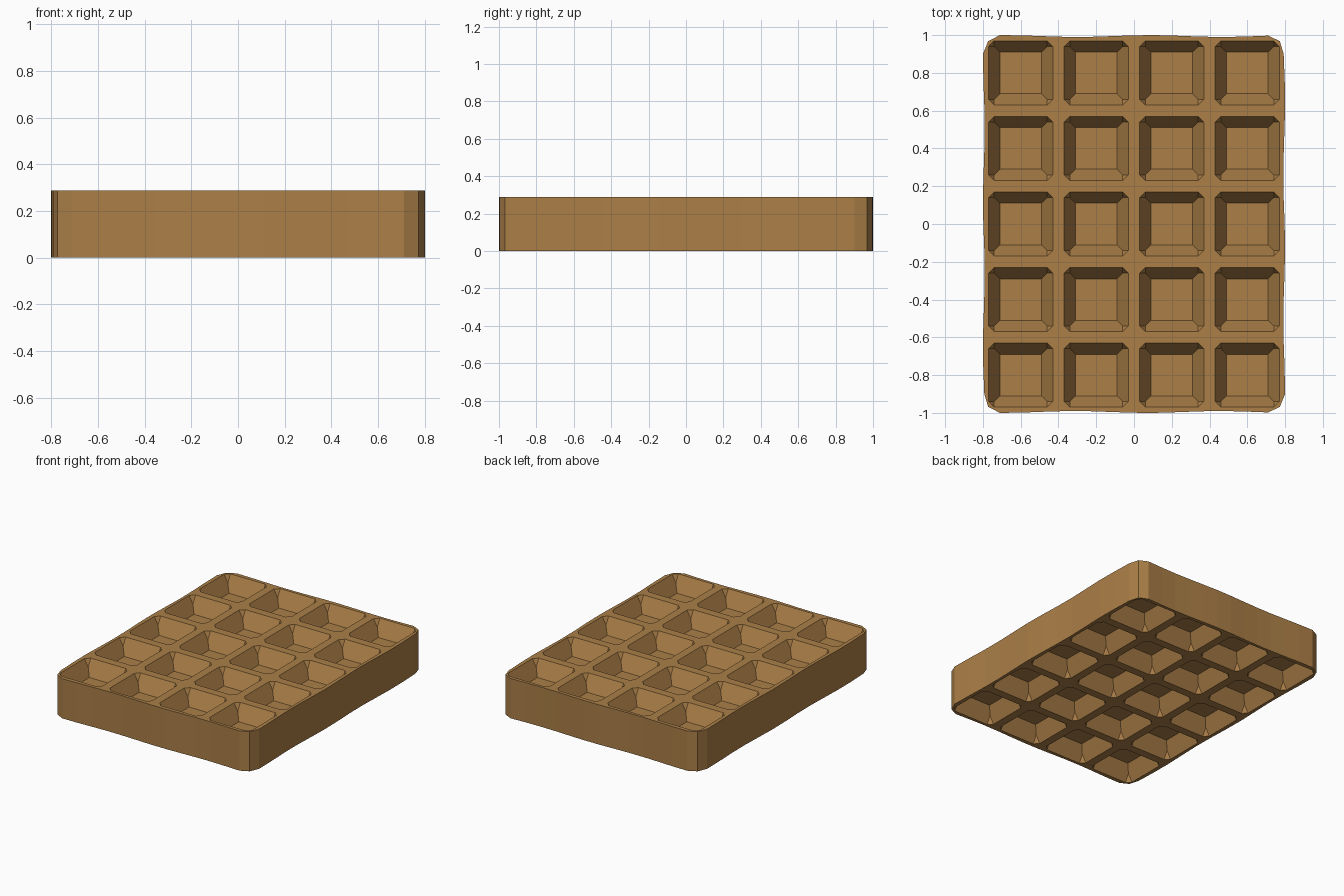
import bpy, bmesh, math

if "Cube" in bpy.data.objects:
    bpy.data.objects.remove(bpy.data.objects["Cube"])

HEIGHT = 0.288      # slab thickness
DEPTH = 0.11        # pocket depth
PITCH = 0.4         # pocket spacing
RIM, CUT, FLOOR = 0.17, 0.14, 0.11   # pocket half sizes: rim, corner cut, floor


def wave(t, phase):
    """Gentle inward ripple of the baked edge, between -0.010 and 0."""
    return -0.005 + 0.005 * math.sin(8.2 * t + phase)


def outline():
    """Counter-clockwise rippled rectangle with clipped corners."""
    pts = []
    n = 12
    for i in range(n + 1):                       # front
        x = -0.71 + 1.42 * i / n
        pts.append((x, -1.0 - wave(x, 1.0)))
    pts.append((0.772, -0.968))
    for i in range(n + 1):                       # right
        y = -0.9 + 1.8 * i / n
        pts.append((0.8 + wave(y, 2.6), y))
    pts.append((0.772, 0.968))
    for i in range(n + 1):                       # back
        x = 0.71 - 1.42 * i / n
        pts.append((x, 1.0 + wave(x, 0.9)))
    pts.append((-0.772, 0.968))
    for i in range(n + 1):                       # left
        y = 0.9 - 1.8 * i / n
        pts.append((-0.8 - wave(y, 0.6), y))
    pts.append((-0.772, -0.968))
    return pts


def loop_edges(bm, verts):
    return [bm.edges.new((verts[i], verts[(i + 1) % len(verts)]))
            for i in range(len(verts))]


def pocket(bm, cx, cy, z, direction):
    """Sloped square pocket with clipped rim corners; returns the rim edges."""
    rim, mids, floor = [], [], []
    for k in range(4):
        c, s = round(math.cos(k * math.pi / 2)), round(math.sin(k * math.pi / 2))

        def put(x, y, drop):
            return bm.verts.new((cx + c * x - s * y, cy + s * x + c * y,
                                 z - direction * drop))
        rim += [put(RIM, CUT, 0), put(CUT, RIM, 0)]
        mids.append(put(CUT, CUT, DEPTH / 2))
        floor.append(put(FLOOR, FLOOR, DEPTH))
    edges = loop_edges(bm, rim)
    for k in range(4):
        n = (k + 1) % 4
        bm.faces.new((rim[2 * k], rim[2 * k + 1], mids[k]))        # corner clip
        bm.faces.new((rim[2 * k + 1], rim[2 * n], mids[n],
                      floor[n], floor[k], mids[k]))                # sloped wall
    bm.faces.new(floor)
    return edges


bm = bmesh.new()
rings = []
# Upper and lower gridded faces
for z, direction in ((0.0, -1), (HEIGHT, 1)):
    ring = [bm.verts.new((x, y, z)) for x, y in outline()]
    rings.append(ring)
    edges = loop_edges(bm, ring)
    for col in range(4):
        for row in range(5):
            edges += pocket(bm, (col - 1.5) * PITCH, (row - 2) * PITCH, z, direction)
    bmesh.ops.triangle_fill(bm, use_beauty=True, use_dissolve=False,
                            edges=edges, normal=(0, 0, direction))

# Outer side wall
low, high = rings
for i in range(len(low)):
    j = (i + 1) % len(low)
    bm.faces.new((low[i], low[j], high[j], high[i]))
bmesh.ops.recalc_face_normals(bm, faces=bm.faces[:])

mesh = bpy.data.meshes.new("waffle_slab")
bm.to_mesh(mesh)
bm.free()
slab = bpy.data.objects.new("waffle_slab", mesh)
bpy.context.collection.objects.link(slab)

# Baked colour
baked = bpy.data.materials.new("golden_brown")
baked.diffuse_color = (0.41, 0.213, 0.064, 1.0)
baked.use_nodes = True
baked.node_tree.nodes["Principled BSDF"].inputs["Base Color"].default_value = baked.diffuse_color
mesh.materials.append(baked)
